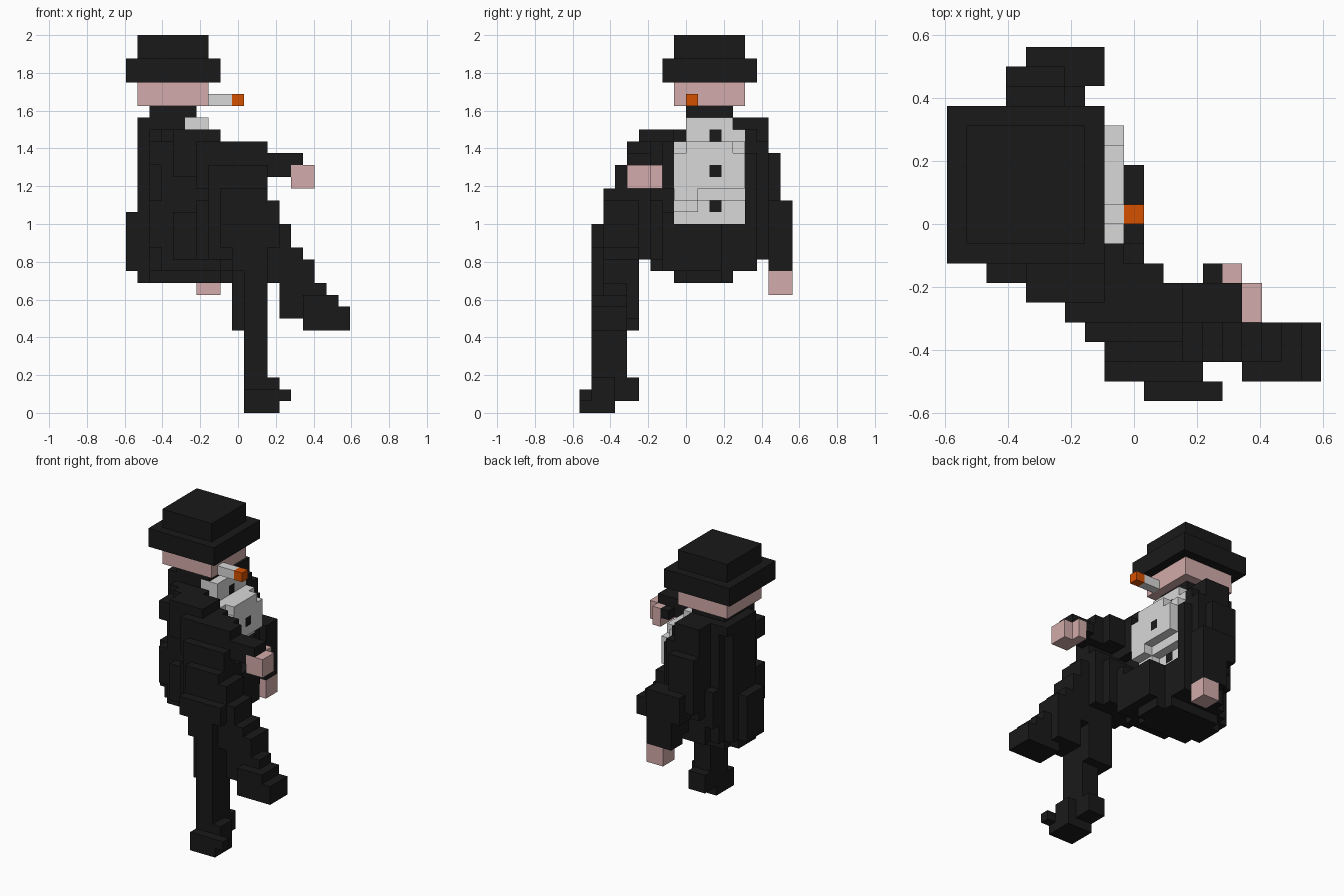
import bpy, bmesh
from mathutils import Vector

if "Cube" in bpy.data.objects:
    bpy.data.objects.remove(bpy.data.objects["Cube"], do_unlink=True)

U = 1 / 16                                   # size of one block
ORIGIN = Vector((-9.5 * U, -9 * U, 0))
claimed = set()                              # cells used by any part
parts = []                                   # (name, material, cells)


def material(name, rgb):
    m = bpy.data.materials.new(name)
    m.use_nodes = True
    m.diffuse_color = (*rgb, 1)
    bsdf = next(n for n in m.node_tree.nodes if n.type == 'BSDF_PRINCIPLED')
    bsdf.inputs["Base Color"].default_value = (*rgb, 1)
    bsdf.inputs["Roughness"].default_value = 0.9
    return m


black = material("black cloth", (0.010, 0.010, 0.010))
skin = material("pink skin", (0.65, 0.41, 0.405))
white = material("pale grey", (0.69, 0.69, 0.69))
orange = material("ember orange", (0.66, 0.08, 0.0))

# The four corners of each block face, by direction
SIDES = {
    (1, 0, 0): ((1, 0, 0), (1, 1, 0), (1, 1, 1), (1, 0, 1)),
    (-1, 0, 0): ((0, 0, 0), (0, 0, 1), (0, 1, 1), (0, 1, 0)),
    (0, 1, 0): ((0, 1, 0), (0, 1, 1), (1, 1, 1), (1, 1, 0)),
    (0, -1, 0): ((0, 0, 0), (1, 0, 0), (1, 0, 1), (0, 0, 1)),
    (0, 0, 1): ((0, 0, 1), (1, 0, 1), (1, 1, 1), (0, 1, 1)),
    (0, 0, -1): ((0, 0, 0), (0, 1, 0), (1, 1, 0), (1, 0, 0)),
}


def part(name, mat, *boxes):
    """Claim the free cells of some boxes (x0, x1, y0, y1, z0, z1 in blocks)."""
    cells = {(x, y, z) for x0, x1, y0, y1, z0, z1 in boxes
             for x in range(x0, x1) for y in range(y0, y1) for z in range(z0, z1)}
    cells -= claimed
    claimed.update(cells)
    parts.append((name, mat, cells))


def build(name, mat, cells):
    """Skin a part with only its exposed faces, merged into large flat ones."""
    bm = bmesh.new()
    for c in sorted(cells):
        for d, corners in SIDES.items():
            if tuple(a + b for a, b in zip(c, d)) not in claimed:
                bm.faces.new([bm.verts.new(ORIGIN + U * (Vector(c) + Vector(k)))
                              for k in corners])
    bmesh.ops.remove_doubles(bm, verts=bm.verts, dist=1e-4)
    bmesh.ops.dissolve_limit(bm, angle_limit=0.01, verts=bm.verts, edges=bm.edges)
    me = bpy.data.meshes.new(name)
    bm.to_mesh(me)
    bm.free()
    me.materials.append(mat)
    bpy.context.collection.objects.link(bpy.data.objects.new(name, me))


# Head and hat
part("hat_crown", black, (1, 7, 8, 14, 30, 32))
part("hat_brim", black, (0, 8, 7, 15, 28, 30))
part("head", skin, (1, 7, 8, 14, 26, 28))
part("cigarette", white, (7, 9, 9, 10, 26, 27))
part("cigarette_ember", orange, (9, 10, 9, 10, 26, 27))

# Shirt front with its buttons set flush, tucked in below the chest
for n, (x, z) in enumerate(((6, 23), (8, 20), (6, 17))):
    part(f"shirt_button_{n + 1}", black, (x, x + 1, 11, 12, z, z + 1))
part("shirt", white,
     (5, 7, 9, 13, 23, 25),
     (5, 7, 13, 14, 23, 24),
     (5, 9, 9, 13, 22, 23),
     (5, 8, 8, 14, 22, 23),
     (6, 9, 8, 14, 19, 22),
     (6, 9, 8, 10, 18, 19),
     (6, 8, 10, 14, 18, 19),
     (6, 8, 8, 10, 17, 18),
     (6, 7, 8, 14, 16, 18))
part("neck", black, (2, 6, 9, 13, 24, 26))

# Hands, before the sleeves that meet them
part("right_hand", skin,
     (14, 16, 4, 6, 19, 21),
     (14, 15, 6, 7, 19, 21))
part("left_hand", skin, (6, 8, 16, 18, 10, 12))

# Coat, from hem to collar
part("coat", black,
     (1, 9, 9, 12, 11, 12),
     (2, 8, 8, 13, 11, 12),
     (1, 7, 9, 13, 12, 18),
     (2, 8, 7, 14, 12, 16),
     (2, 7, 7, 14, 16, 18),
     (3, 8, 6, 15, 12, 16),
     (2, 7, 6, 15, 14, 18),
     (0, 1, 9, 12, 12, 17),
     (1, 6, 9, 13, 18, 24),
     (2, 6, 8, 14, 18, 24),
     (3, 7, 7, 8, 18, 24),
     (3, 7, 14, 15, 18, 24),
     (7, 8, 14, 15, 12, 22),
     (1, 5, 9, 14, 24, 25),
     (8, 10, 7, 12, 12, 16))

# Right sleeve reaches forward, left sleeve hangs down
part("right_sleeve", black,
     (2, 7, 6, 8, 21, 23),
     (3, 8, 6, 8, 16, 21),
     (4, 8, 5, 8, 20, 24),
     (6, 9, 4, 8, 19, 23),
     (8, 11, 4, 7, 20, 23),
     (9, 12, 4, 6, 20, 23),
     (7, 12, 3, 5, 19, 21),
     (11, 15, 4, 6, 21, 22),
     (11, 14, 4, 6, 20, 22),
     (13, 14, 6, 7, 20, 21))
part("left_sleeve", black,
     (3, 6, 13, 16, 21, 25),
     (3, 7, 14, 16, 15, 23),
     (3, 6, 15, 17, 18, 22),
     (4, 8, 16, 18, 15, 18),
     (3, 4, 16, 17, 16, 18),
     (5, 8, 16, 18, 12, 15),
     (5, 7, 15, 16, 13, 15))

# Thighs crossed toward the knees
part("thighs", black,
     (4, 10, 5, 8, 13, 17),
     (6, 11, 4, 7, 13, 18),
     (7, 12, 3, 6, 13, 19),
     (8, 12, 1, 5, 14, 16),
     (9, 12, 1, 5, 12, 14),
     (8, 13, 2, 5, 16, 18),
     (8, 12, 2, 5, 18, 19),
     (10, 13, 1, 5, 14, 16))

# Standing leg and shoe
part("standing_leg", black,
     (10, 12, 1, 4, 3, 14),
     (9, 12, 2, 5, 7, 13))
part("standing_shoe", black,
     (10, 13, 0, 3, 0, 2),
     (10, 13, 1, 3, 2, 3),
     (10, 12, 3, 5, 1, 3),
     (13, 14, 0, 1, 1, 2))

# Crossed leg steps down and forward to its shoe
part("crossed_leg", black,
     (11, 14, 2, 5, 13, 16),
     (12, 15, 2, 5, 11, 14),
     (13, 16, 2, 5, 8, 13),
     (15, 17, 2, 4, 9, 11))
part("crossed_shoe", black,
     (15, 18, 1, 4, 9, 10),
     (15, 19, 1, 4, 7, 9))

for entry in parts:
    build(*entry)
